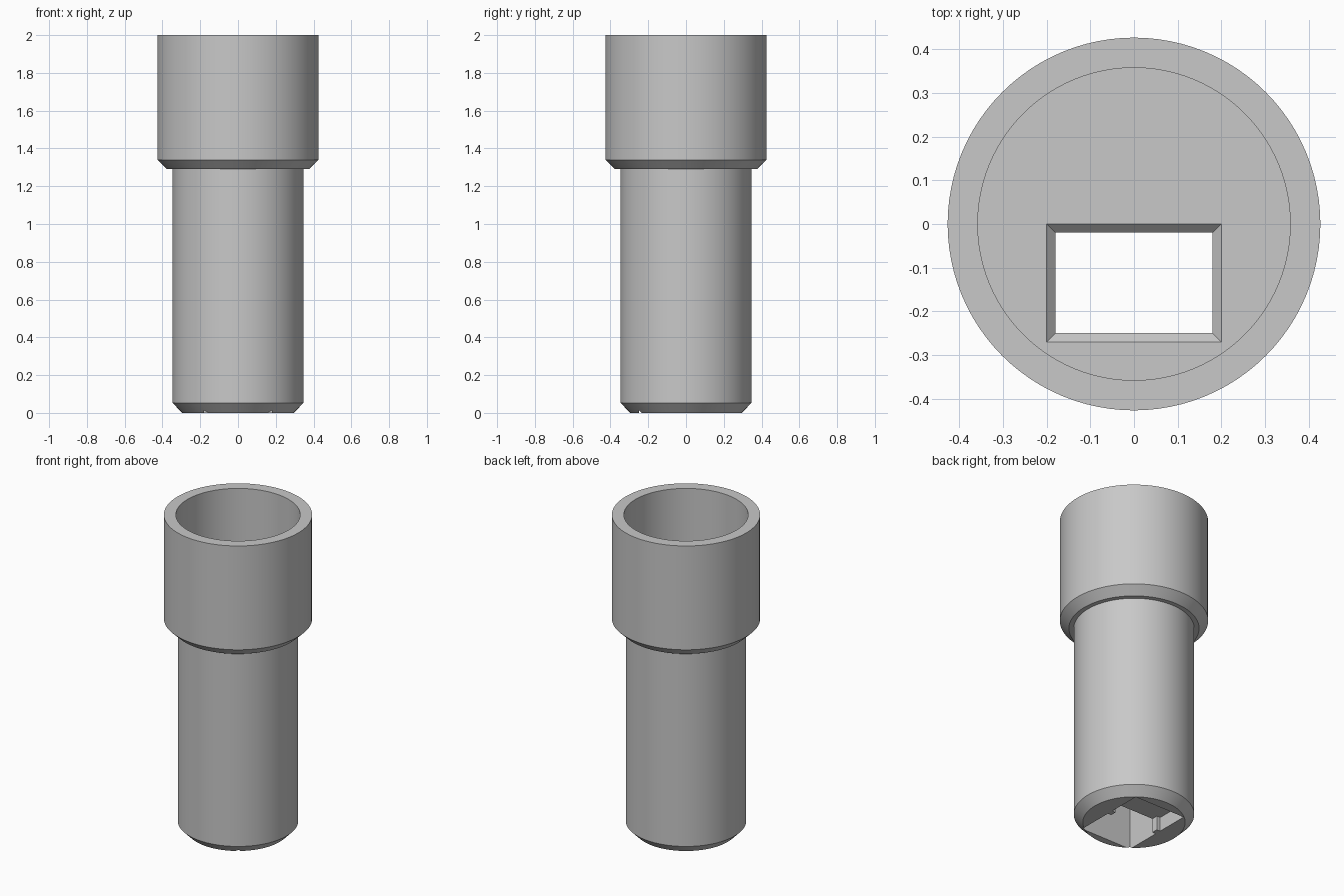
import bpy
import bmesh
from math import radians
from mathutils import Matrix

cube = bpy.data.objects.get("Cube")
if cube:
    bpy.data.objects.remove(cube, do_unlink=True)

grey = bpy.data.materials.new("plain grey")
grey.use_nodes = True
colour = (0.58, 0.58, 0.58, 1)
grey.diffuse_color = colour
grey.node_tree.nodes["Principled BSDF"].inputs["Base Color"].default_value = colour


def finish(name, bm):
    bmesh.ops.recalc_face_normals(bm, faces=bm.faces)
    mesh = bpy.data.meshes.new(name)
    bm.to_mesh(mesh)
    bm.free()
    mesh.materials.append(grey)
    obj = bpy.data.objects.new(name, mesh)
    bpy.context.collection.objects.link(obj)
    return obj


def lathe(name, profile, sides=96):
    """Turn a closed (radius, z) profile around the z axis."""
    bm = bmesh.new()
    verts = [bm.verts.new((r, 0, z)) for r, z in profile]
    edges = [bm.edges.new(pair) for pair in zip(verts, verts[1:])]
    bmesh.ops.spin(bm, geom=verts + edges, axis=(0, 0, 1), cent=(0, 0, 0),
                   angle=radians(360), steps=sides, use_duplicate=False)
    bmesh.ops.remove_doubles(bm, verts=bm.verts, dist=0.0001)
    return finish(name, bm)


def loft(name, sections):
    """Solid through stacked (z, outline) sections, used as a cutter."""
    bm = bmesh.new()
    rings = [[bm.verts.new((x, y, z)) for x, y in outline] for z, outline in sections]
    bm.faces.new(rings[0])
    bm.faces.new(rings[-1])
    for low, high in zip(rings, rings[1:]):
        n = len(low)
        for i in range(n):
            j = (i + 1) % n
            bm.faces.new((low[i], low[j], high[j], high[i]))
    obj = finish(name, bm)
    obj.hide_render = True
    return obj


def rectangle(half, front, back):
    return [(-half, front), (half, front), (half, back), (-half, back)]


# Collared tube: chamfered shaft, stepped collar and round socket
FLOOR = 1.36
body = lathe("collared_tube", [
    (0, 0), (0.295, 0), (0.347, 0.053), (0.347, 1.29), (0.375, 1.29),
    (0.427, 1.34), (0.427, 2), (0.358, 2), (0.358, FLOOR), (0, FLOOR)])

# Rectangular passage with a flared mouth in the socket floor
slot = rectangle(0.18, -0.25, -0.02)
mouth = rectangle(0.2, -0.27, 0)
passage = loft("passage_cutter", [
    (-0.1, slot), (FLOOR - 0.02, slot), (FLOOR, mouth), (FLOOR + 0.05, mouth)])

# Shallow rear pocket joined to the passage between two small ribs
half_outline = [(0.155, -0.06), (0.155, 0.02), (0.18, 0.02), (0.18, 0.23)]
outline = half_outline + [(-x, y) for x, y in reversed(half_outline)]
pocket = loft("pocket_cutter", [(-0.1, outline), (0.09, outline)])

bpy.ops.object.select_all(action='DESELECT')
bpy.context.view_layer.objects.active = body
body.select_set(True)
for cutter in (passage, pocket):
    cut = body.modifiers.new(cutter.name, 'BOOLEAN')
    cut.operation = 'DIFFERENCE'
    cut.solver = 'EXACT'
    cut.object = cutter
    bpy.ops.object.modifier_apply(modifier=cut.name)
    bpy.data.objects.remove(cutter, do_unlink=True)

bpy.ops.object.shade_smooth_by_angle(angle=radians(30))
